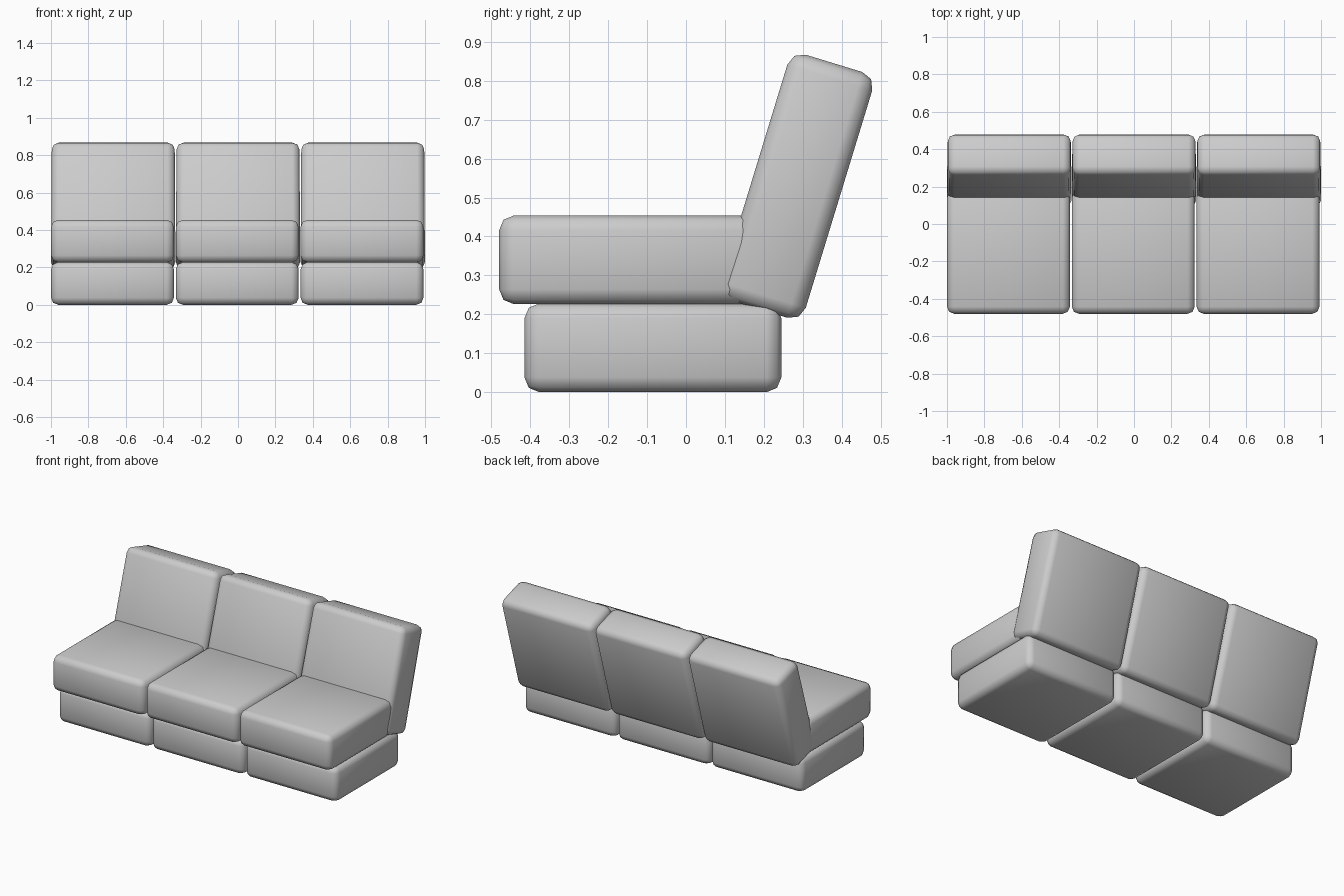
import bpy
import bmesh
import math

cube = bpy.data.objects.get("Cube")
if cube:
    bpy.data.objects.remove(cube, do_unlink=True)


def cushion(name, size, location, tilt=0.0, flare=0.0):
    """Soft-edged block; flare widens its lower end a little."""
    bm = bmesh.new()
    bmesh.ops.create_cube(bm, size=1)
    bmesh.ops.scale(bm, vec=size, verts=bm.verts)
    for v in bm.verts:
        if v.co.z < 0:
            v.co.x += math.copysign(flare, v.co.x)
    bmesh.ops.bevel(bm, geom=list(bm.edges), offset=0.038, segments=2,
                    profile=0.5, affect='EDGES')
    for face in bm.faces:
        face.smooth = True
    mesh = bpy.data.meshes.new(name)
    bm.to_mesh(mesh)
    bm.free()
    obj = bpy.data.objects.new(name, mesh)
    obj.location = location
    obj.rotation_euler.x = math.radians(tilt)
    bpy.context.collection.objects.link(obj)
    return obj


WIDTH, DEPTH, THICK = 0.657, 0.66, 0.228
PITCH = 0.667

# Three identical sections side by side
for side, i in (("right", -1), ("middle", 0), ("left", 1)):
    x = i * PITCH
    # Base block and overhanging seat cushion
    cushion(f"{side}_base", (WIDTH, DEPTH, THICK), (x - 0.004, -0.085, THICK / 2))
    cushion(f"{side}_seat", (WIDTH, DEPTH, THICK), (x - 0.004, -0.15, 0.34))
    # Reclined backrest
    cushion(f"{side}_backrest", (WIDTH, THICK, DEPTH), (x, 0.284, 0.529),
            tilt=-17, flare=0.004)
